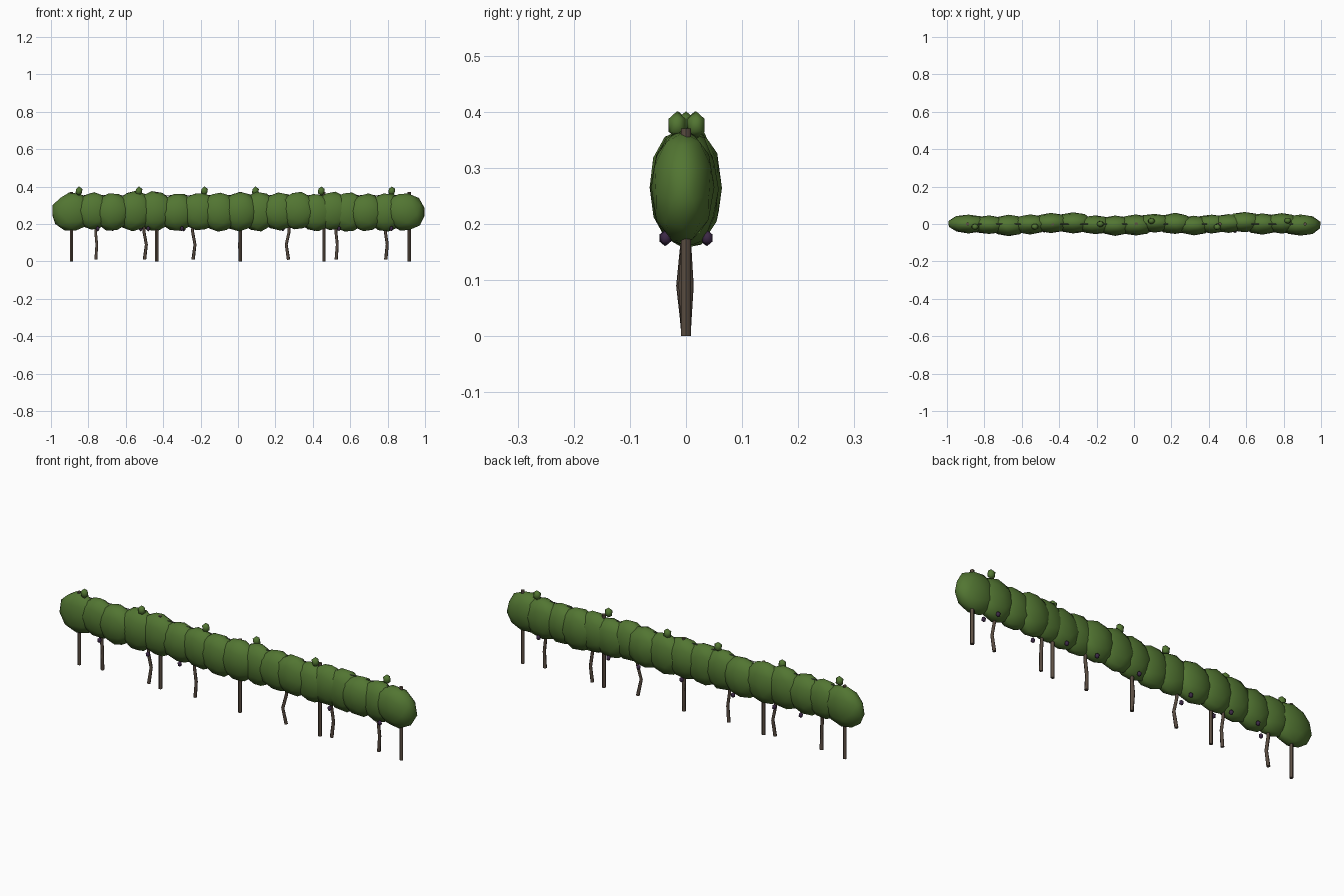
import bpy, math, random
from mathutils import Vector

if "Cube" in bpy.data.objects:
    bpy.data.objects.remove(bpy.data.objects["Cube"])
random.seed(4)


def material(name, rgb):
    m = bpy.data.materials.new(name)
    m.diffuse_color = (*rgb, 1)
    m.use_nodes = True
    m.node_tree.nodes["Principled BSDF"].inputs["Base Color"].default_value = m.diffuse_color
    return m


LEAF = material("leaf green", (0.085, 0.18, 0.032))
POST = material("post brown", (0.11, 0.08, 0.058))
BARK = material("vine bark", (0.095, 0.068, 0.05))
WIRE = material("wire grey", (0.12, 0.12, 0.12))
GRAPE = material("grape purple", (0.045, 0.022, 0.06))


def finish(name, mat, smooth=True):
    o = bpy.context.object
    o.name = name
    o.data.materials.append(mat)
    if smooth:
        bpy.ops.object.shade_smooth_by_angle(angle=math.radians(45))
    return o


def blob(name, loc, scale, mat, sub=2, rot=(0, 0, 0), jitter=0.0):
    bpy.ops.mesh.primitive_ico_sphere_add(subdivisions=sub, radius=1, location=loc, rotation=rot)
    o = finish(name, mat)
    for v in o.data.vertices:
        k = 1 + random.uniform(-jitter, jitter)
        v.co = Vector((v.co.x * scale[0], v.co.y * scale[1], v.co.z * scale[2])) * k
    return o


def tube(name, pts, radii, mat, sides=3):
    cu = bpy.data.curves.new(name, 'CURVE')
    cu.dimensions = '3D'
    cu.bevel_depth = 1.0
    cu.bevel_resolution = sides - 2
    cu.use_fill_caps = True
    sp = cu.splines.new('POLY')
    sp.points.add(len(pts) - 1)
    for p, co, r in zip(sp.points, pts, radii):
        p.co = (*co, 1)
        p.radius = r
    o = bpy.data.objects.new(name, cu)
    bpy.context.collection.objects.link(o)
    cu.materials.append(mat)
    return o


# Support posts
for x in (-0.89, -0.435, 0.012, 0.46, 0.915):
    bpy.ops.mesh.primitive_cylinder_add(vertices=8, radius=0.009, depth=0.37, location=(x, 0, 0.185))
    finish("post", POST)

# Trellis wires
for z in (0.2, 0.28, 0.355):
    tube("trellis_wire", [(-0.89, 0, z), (0.915, 0, z)], [0.0015] * 2, WIRE)

# Crooked vine trunks
for x, dx, dy in ((-0.76, 0.005, -0.008), (-0.5, 0.01, 0.005), (-0.24, 0.01, -0.006),
                  (0.012, -0.004, 0.005), (0.27, -0.012, -0.01), (0.525, 0.006, 0.006),
                  (0.79, 0.008, -0.006)):
    tube("vine_trunk", [(x, 0, 0.01), (x + dx, dy, 0.09), (x - dx * 0.3, dy * 0.3, 0.16), (x, 0, 0.24)],
         [0.009, 0.008, 0.008, 0.006], BARK)

# Foliage row of overlapping clumps
centres = (-0.885, -0.775, -0.67, -0.555, -0.445, -0.325, -0.205, -0.1, 0.01,
           0.11, 0.22, 0.32, 0.415, 0.505, 0.59, 0.685, 0.79, 0.89)
y_shift = (0.0, -0.004, -0.008, -0.002, 0.005, 0.006, -0.004, -0.008, -0.006,
           0.005, 0.002, -0.008, 0.0, 0.004, 0.01, 0.0, 0.004, -0.006)
for i, (x, y) in enumerate(zip(centres, y_shift)):
    end = i in (0, len(centres) - 1)
    blob("foliage_clump", (x, y, 0.266 + random.uniform(-0.004, 0.004)),
         (0.112 if end else 0.105, random.uniform(0.05, 0.058), random.uniform(0.1, 0.108)),
         LEAF, rot=(0, random.uniform(-0.25, 0.25), 0), jitter=0.03)

# Young shoots on top
for x, y in ((-0.85, -0.015), (-0.53, -0.014), (-0.18, 0.0), (0.093, 0.016), (0.445, -0.016), (0.822, 0.018)):
    blob("top_shoot", (x, y, 0.376), (0.021, 0.018, 0.025), LEAF, sub=1)

# Grape bunches under both sides
for x, y in ((0.8, 0.038), (0.41, 0.036), (0.24, 0.038), (0.0, 0.036), (-0.29, 0.038), (-0.52, 0.036),
             (-0.67, 0.038), (-0.75, -0.038), (-0.48, -0.036), (-0.3, -0.038), (0.54, -0.038), (0.82, -0.036)):
    blob("grape_bunch", (x, y, 0.175), (0.011, 0.011, 0.014), GRAPE, sub=1)
